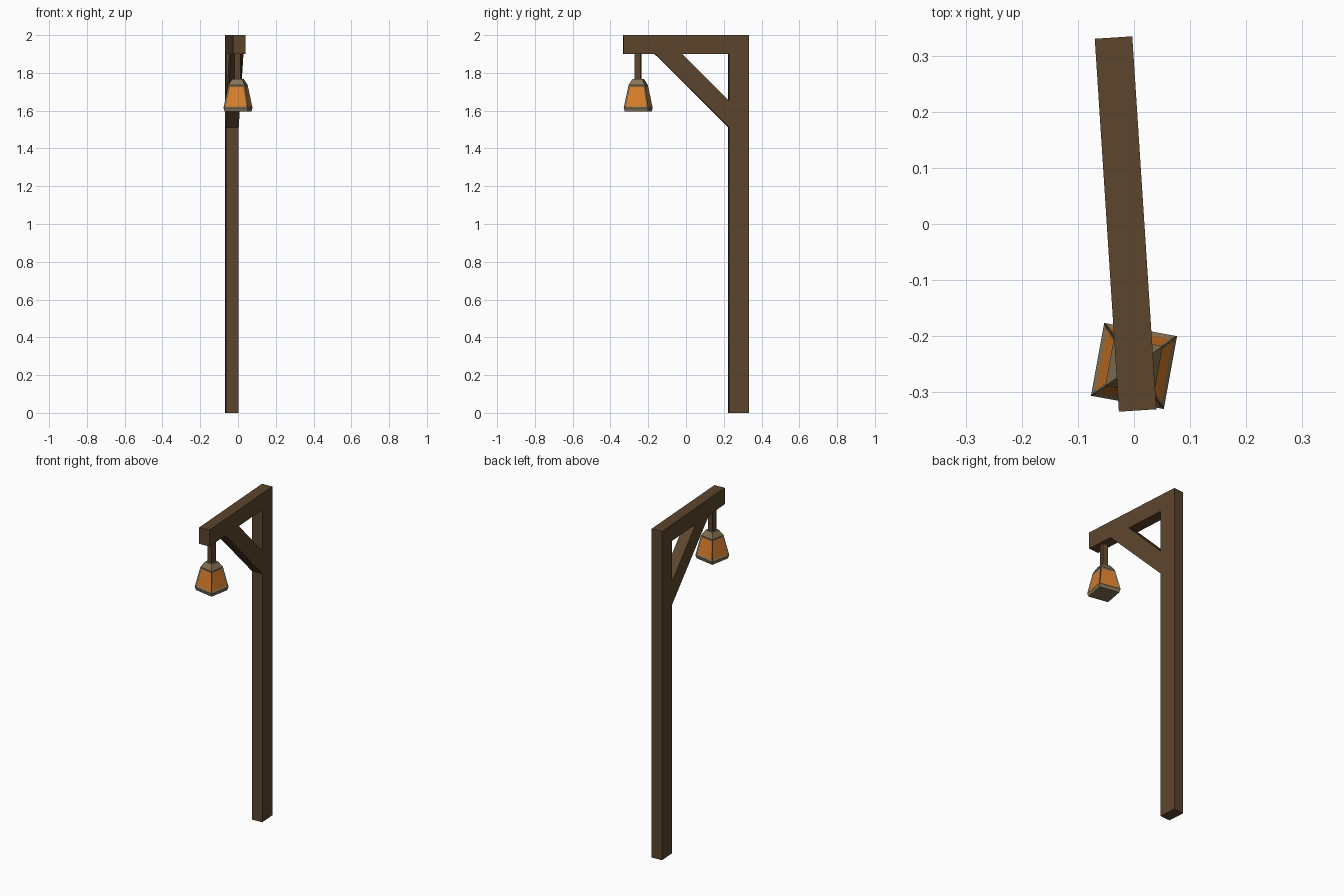
import bpy, bmesh, math

if "Cube" in bpy.data.objects:
    bpy.data.objects.remove(bpy.data.objects["Cube"])


def material(name, rgb):
    m = bpy.data.materials.new(name)
    m.diffuse_color = (*rgb, 1)
    m.use_nodes = True
    m.node_tree.nodes["Principled BSDF"].inputs["Base Color"].default_value = m.diffuse_color
    return m


wood = material("dark wood", (0.107, 0.060, 0.026))
brass = material("dull brass", (0.235, 0.171, 0.089))
glow = material("orange glass", (0.70, 0.21, 0.024))


def finish(name, bm, mats, loc, angle):
    bmesh.ops.recalc_face_normals(bm, faces=bm.faces)
    mesh = bpy.data.meshes.new(name)
    bm.to_mesh(mesh)
    bm.free()
    ob = bpy.data.objects.new(name, mesh)
    bpy.context.collection.objects.link(ob)
    for m in mats:
        mesh.materials.append(m)
    ob.location = loc
    ob.rotation_euler.z = math.radians(angle)
    return ob


def square_loft(bm, rings):
    """Closed stack of square rings given as (half width, z)."""
    loops = [[bm.verts.new((h * x, h * y, z)) for x, y in
              ((-1, -1), (1, -1), (1, 1), (-1, 1))] for h, z in rings]
    bands = []
    for a, b in zip(loops, loops[1:]):
        bands.append([bm.faces.new((a[i], a[(i + 1) % 4], b[(i + 1) % 4], b[i]))
                      for i in range(4)])
    bm.faces.new(loops[0][::-1])
    bm.faces.new(loops[-1])
    return bands


# Post, arm and diagonal brace as one flat side profile, thickened
pts = dict(A=(-.333, 2), B=(.333, 2), C=(.333, 0), D=(.226, 0), E=(.226, 1.512),
           F=(-.165, 1.9), G=(-.333, 1.9), H=(-.022, 1.9), I=(.226, 1.9), J=(.226, 1.652))
bm = bmesh.new()
v = {k: bm.verts.new((0, y, z)) for k, (y, z) in pts.items()}
for outline in ("AGFHIB", "BIJEDC", "FEJH"):
    bm.faces.new([v[k] for k in outline])
post = finish("post_with_arm", bm, [wood], (-0.015, 0, 0), 3.7)
solid = post.modifiers.new("thickness", 'SOLIDIFY')
solid.thickness = 0.067
solid.offset = 0

# Hanger rod
bm = bmesh.new()
square_loft(bm, [(0.016, 1.767), (0.016, 1.9)])
finish("hanger", bm, [wood], (0, -0.253, 0), -10.3)

# Tapered lantern with recessed glass on four sides
bm = bmesh.new()
bands = square_loft(bm, [(0.061, 1.595), (0.066, 1.615), (0.044, 1.736), (0.026, 1.768)])
bmesh.ops.recalc_face_normals(bm, faces=bm.faces)
bmesh.ops.inset_individual(bm, faces=bands[1], thickness=0.014, depth=-0.005)
for f in bands[1]:
    f.material_index = 1
finish("lantern", bm, [brass, glow], (0, -0.253, 0), -10.3)
